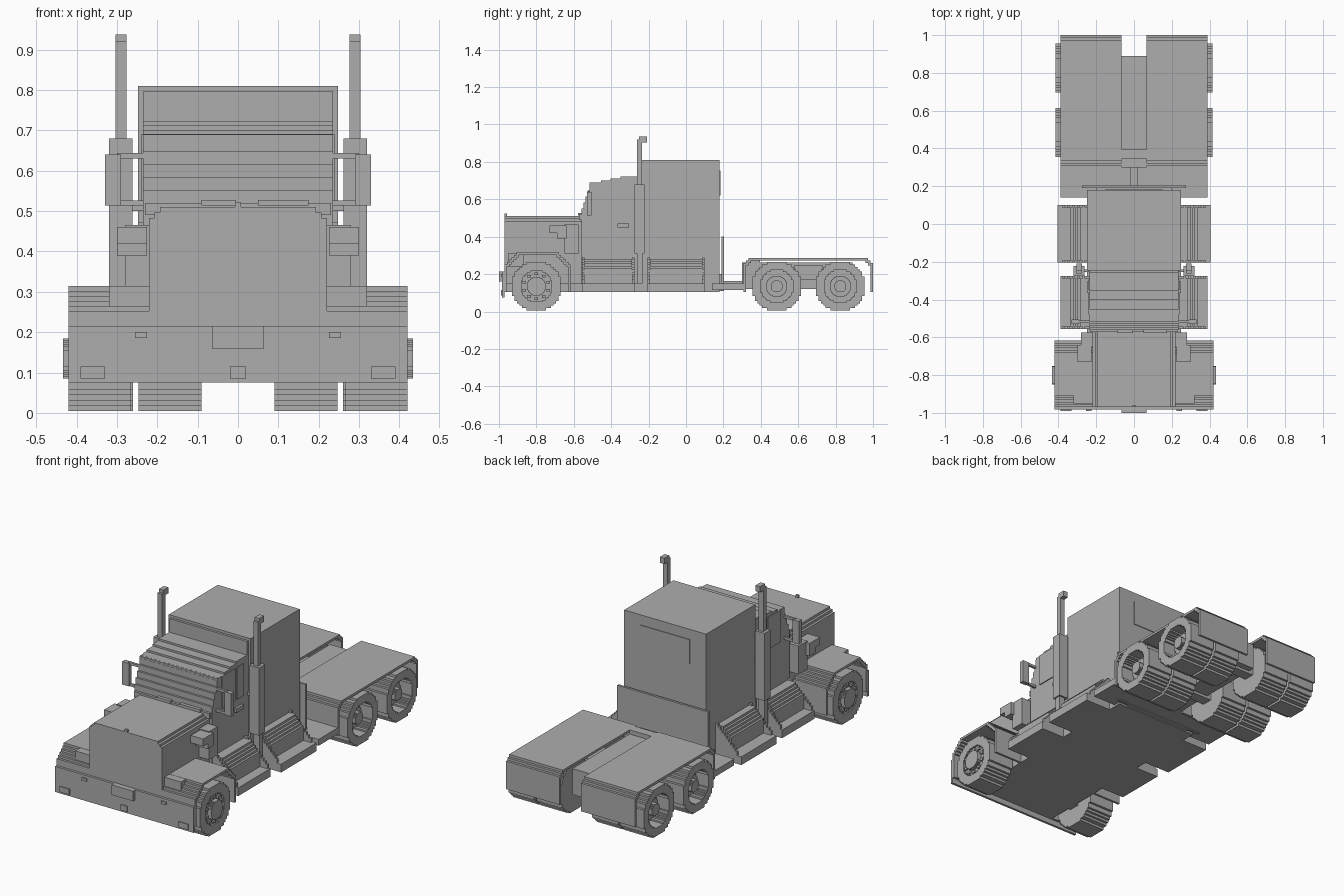
import bpy, bmesh, math

cube = bpy.data.objects.get("Cube")
if cube:
    bpy.data.objects.remove(cube, do_unlink=True)

# Main planes of the truck
STEP = .013
NOSE = -.97
CAB_FRONT = -.56
CAB_BACK = -.25
SLEEPER_BACK = .18
FLOOR = .105
DECK = .15
BUMPER_TOP = .215
HOOD_TOP = .51
HOOD_SIDE = .22
CAB_SIDE = .235
FENDER_SIDE = .42
FENDER_TOP = .315
REAR_FENDER_TOP = .285
REAR_FENDER_SIDE = .39
SPINE_SIDE = .065
WHEEL_RADIUS = .135
FRONT_AXLE = -.8
REAR_AXLES = (.485, .825)

gray = bpy.data.materials.new("plain gray")
gray.use_nodes = True
color = (.42, .42, .42, 1)
gray.diffuse_color = color
gray.node_tree.nodes["Principled BSDF"].inputs["Base Color"].default_value = color


def loft(name, loops, mirror=False):
    """Join equal-length loops of points and cap both ends."""
    bm = bmesh.new()
    rings = [[bm.verts.new(point) for point in loop] for loop in loops]
    count = len(rings[0])
    for near, far in zip(rings, rings[1:]):
        for i in range(count):
            j = (i + 1) % count
            bm.faces.new((near[i], near[j], far[j], far[i]))
    bm.faces.new(rings[0])
    bm.faces.new(rings[-1])
    bmesh.ops.recalc_face_normals(bm, faces=bm.faces)
    mesh = bpy.data.meshes.new(name)
    bm.to_mesh(mesh)
    bm.free()
    mesh.materials.append(gray)
    obj = bpy.data.objects.new(name, mesh)
    bpy.context.scene.collection.objects.link(obj)
    if mirror:
        obj.modifiers.new("Mirror", 'MIRROR').use_mirror_merge = False


def across(name, outline, left, right, mirror=False):
    """Extrude a side outline of (y, z) points across the truck."""
    loft(name, [[(x, y, z) for y, z in outline] for x in (left, right)], mirror)


def along(name, outline, front, back):
    """Extrude a front outline of (x, z) points along the truck."""
    loft(name, [[(x, y, z) for x, z in outline] for y in (front, back)])


def block(name, left, right, front, back, bottom, top, mirror=False):
    outline = [(front, bottom), (back, bottom), (back, top), (front, top)]
    across(name, outline, left, right, mirror)


def slab(name, half, front, back, bottom, top):
    block(name, -half, half, front, back, bottom, top)


def pair(name, inner, outer, front, back, bottom, top):
    block(name, inner, outer, front, back, bottom, top, mirror=True)


def stairs(start, end, count):
    """Staircase between two points, each step rising before it runs."""
    run, rise = (end[0] - start[0]) / count, (end[1] - start[1]) / count
    points = [start]
    for i in range(count):
        u, v = points[-1]
        points += [(u, v + rise), (u + run, v + rise)]
    return points


def stepped_top(left, right, bottom, top, cut):
    """Rectangle whose two upper corners are cut into stairs."""
    corner = stairs((left, top - cut), (left + cut, top), round(cut / STEP))
    other = [(left + right - u, v) for u, v in reversed(corner)]
    return [(left, bottom)] + corner + other + [(right, bottom)]


def fender(name, inner, outer, front, back, top, cut):
    """Thin arched shell with stepped corners, open below."""
    skin = stepped_top(front, back, FLOOR, top, cut)
    lining = stepped_top(front + STEP, back - STEP, FLOOR, top - STEP, cut)
    across(name, skin + lining[::-1], inner, outer, mirror=True)


def stepped_circle(radius):
    quarter = []
    for row in range(round(radius / STEP)):
        reach = math.sqrt(radius ** 2 - ((row + .5) * STEP) ** 2)
        width = round(reach / STEP) * STEP
        quarter += [(width, row * STEP), (width, (row + 1) * STEP)]
    half = quarter + [(-u, v) for u, v in reversed(quarter)]
    half = [p for i, p in enumerate(half) if i == 0 or p != half[i - 1]]
    return half + [(u, -v) for u, v in reversed(half) if v > 0]


def wheel(name, axle, *profile):
    """Each profile entry is a share of the radius and its x position."""
    ring = stepped_circle(WHEEL_RADIUS)
    loft(name, [[(x, axle + u * share, WHEEL_RADIUS + v * share) for u, v in ring]
                for share, x in profile], mirror=True)


# Wheels and axles
wheel("front_wheel", FRONT_AXLE, (1, .265), (1, .42), (.62, .42), (.62, .41),
      (.38, .41), (.38, .433))
for i in range(10):
    angle = math.tau * (i + .5) / 10
    y = FRONT_AXLE + WHEEL_RADIUS / 2 * math.cos(angle)
    z = WHEEL_RADIUS + WHEEL_RADIUS / 2 * math.sin(angle)
    pair("wheel_nut", .4, FENDER_SIDE, y - .01, y + .01, z - .007, z + .007)
for axle in REAR_AXLES:
    wheel("rear_inner_wheel", axle, (1, .09), (1, .247))
    wheel("rear_outer_wheel", axle, (1, .26), (1, .415), (.66, .415), (.66, .34),
          (.42, .34), (.42, .37), (.24, .37), (.24, .395))
for axle in (FRONT_AXLE, *REAR_AXLES):
    slab("axle", half=.27, front=axle - .03, back=axle + .03, bottom=FLOOR, top=.16)

# Chassis
slab("floor", half=-CAB_BACK, front=NOSE, back=SLEEPER_BACK, bottom=FLOOR, top=DECK)
slab("rear_deck", half=REAR_FENDER_SIDE, front=.14, back=.32, bottom=.115, top=DECK)
slab("rear_frame", half=SPINE_SIDE, front=.3, back=.89, bottom=.12, top=.262)
slab("suspension_beam", half=.1, front=.58, back=.73, bottom=.17, top=.25)
slab("cable_tray", half=.02, front=.2, back=.31, bottom=DECK, top=DECK + STEP)

# Hood with stepped shoulders
along("hood", stepped_top(-HOOD_SIDE, HOOD_SIDE, FLOOR, HOOD_TOP, .04), NOSE, CAB_FRONT + .01)
slab("hood_ornament", half=.008, front=NOSE, back=NOSE + STEP,
     bottom=HOOD_TOP, top=HOOD_TOP + STEP)

# Bumper and its fittings
FACE = NOSE - STEP
slab("bumper", half=FENDER_SIDE, front=FACE, back=NOSE, bottom=.075, top=BUMPER_TOP)
slab("bumper_plate", half=SPINE_SIDE, front=-1, back=FACE, bottom=.16, top=BUMPER_TOP)
slab("tow_hook", half=.02, front=FACE - .006, back=FACE, bottom=.085, top=.115)
pair("fog_lamp", inner=.33, outer=.39, front=FACE - .006, back=FACE, bottom=.085, top=.115)
pair("marker_lamp", inner=.225, outer=.255, front=FACE - .006, back=FACE,
     bottom=.185, top=.2)

# Front fenders
fender("front_fender", HOOD_SIDE - .01, FENDER_SIDE, NOSE, -.617, FENDER_TOP, cut=.075)
pair("headlight_box", inner=HOOD_SIDE - .01, outer=.32, front=NOSE + .02, back=-.87,
     bottom=.24, top=FENDER_TOP - .001)

# Cab with raked windshield and stepped roof
windshield = stairs((CAB_FRONT, .52), (-.505, .68), 5)
roof = stairs(windshield[-1], (-.3, .722), 4)
across("cab", [(CAB_BACK, FLOOR), (CAB_FRONT, FLOOR)] + windshield + roof
       + [(CAB_BACK, .722)], -CAB_SIDE, CAB_SIDE)
slab("sun_visor", half=CAB_SIDE, front=-.515, back=-.48, bottom=.64, top=.69)
slab("cowl", half=CAB_SIDE - .005, front=CAB_FRONT - STEP, back=CAB_FRONT + .01,
     bottom=.49, top=.52)
for left, right in ((-.09, -.005), (.05, .175)):
    block("wiper", left, right, front=CAB_FRONT - STEP - .005, back=CAB_FRONT,
          bottom=.514, top=.528)
for front, back in ((-.48, -.365), (-.35, -.295)):
    pair("door_window", CAB_SIDE, CAB_SIDE + .005, front, back, bottom=.515, top=.69)
pair("door_handle", CAB_SIDE, CAB_SIDE + STEP, front=-.365, back=-.305, bottom=.45, top=.472)

# Sleeper
slab("sleeper", half=.248, front=-.245, back=SLEEPER_BACK, bottom=FLOOR, top=.81)
slab("sleeper_front_panel", half=CAB_SIDE, front=CAB_BACK - .008, back=-.24,
     bottom=FLOOR, top=.796)
slab("rear_window", half=.15, front=SLEEPER_BACK, back=SLEEPER_BACK + .004,
     bottom=.62, top=.755)
slab("rear_guard", half=.275, front=.19, back=.203, bottom=.11, top=.4)
slab("guard_mount", half=.2, front=.17, back=.19, bottom=.11, top=.2)

# Side steps with tanks above them and stepped end brackets
tank = stepped_top(-.335, .335, DECK - .01, .28, cut=.06)
bracket = stepped_top(-.38, .38, DECK - .01, .29, cut=.13)
for front, back, reach in ((-.555, -.275, .39), (-.205, .1, .405)):
    slab("side_step", reach, front, back, bottom=FLOOR, top=DECK)
    along("side_tank", tank, front + STEP, back - STEP)
    along("front_bracket", bracket, front, front + STEP)
    along("back_bracket", bracket, back - STEP, back)

# Exhaust stacks
pair("exhaust_base", inner=.277, outer=.313, front=-.263, back=-.232, bottom=DECK, top=.32)
pair("exhaust_muffler", inner=.262, outer=.32, front=-.275, back=-.222, bottom=.31, top=.68)
pair("exhaust_pipe", inner=.276, outer=.304, front=-.262, back=-.235, bottom=.66, top=.92)
pair("exhaust_tip", inner=.276, outer=.304, front=-.25, back=-.208, bottom=.905, top=.937)
pair("exhaust_bracket", CAB_SIDE, .28, front=-.255, back=-.24, bottom=.5, top=.52)

# Air cleaners
pair("air_cleaner", HOOD_SIDE - .005, .28, front=-.65, back=-.575, bottom=.31, top=.465)
pair("air_intake", HOOD_SIDE + .005, .3, front=-.69, back=-.64, bottom=.39, top=.46)
pair("intake_lip", HOOD_SIDE + .005, .3, front=-.73, back=-.68, bottom=.42, top=.46)

# Mirrors
for z in (.52, .637):
    pair("mirror_arm", CAB_SIDE - .005, .3, front=-.525, back=-.512,
         bottom=z - STEP / 2, top=z + STEP / 2)
pair("mirror", inner=.29, outer=.33, front=-.53, back=-.505, bottom=.514, top=.64)

# Rear fenders with a bridge between them
fender("rear_fender", SPINE_SIDE, REAR_FENDER_SIDE, .307, 1, REAR_FENDER_TOP, cut=.04)
slab("fender_bridge", half=SPINE_SIDE, front=.345, back=.395, bottom=.25, top=REAR_FENDER_TOP)
slab("fender_wall", half=SPINE_SIDE, front=.307, back=.345, bottom=DECK, top=.25)
